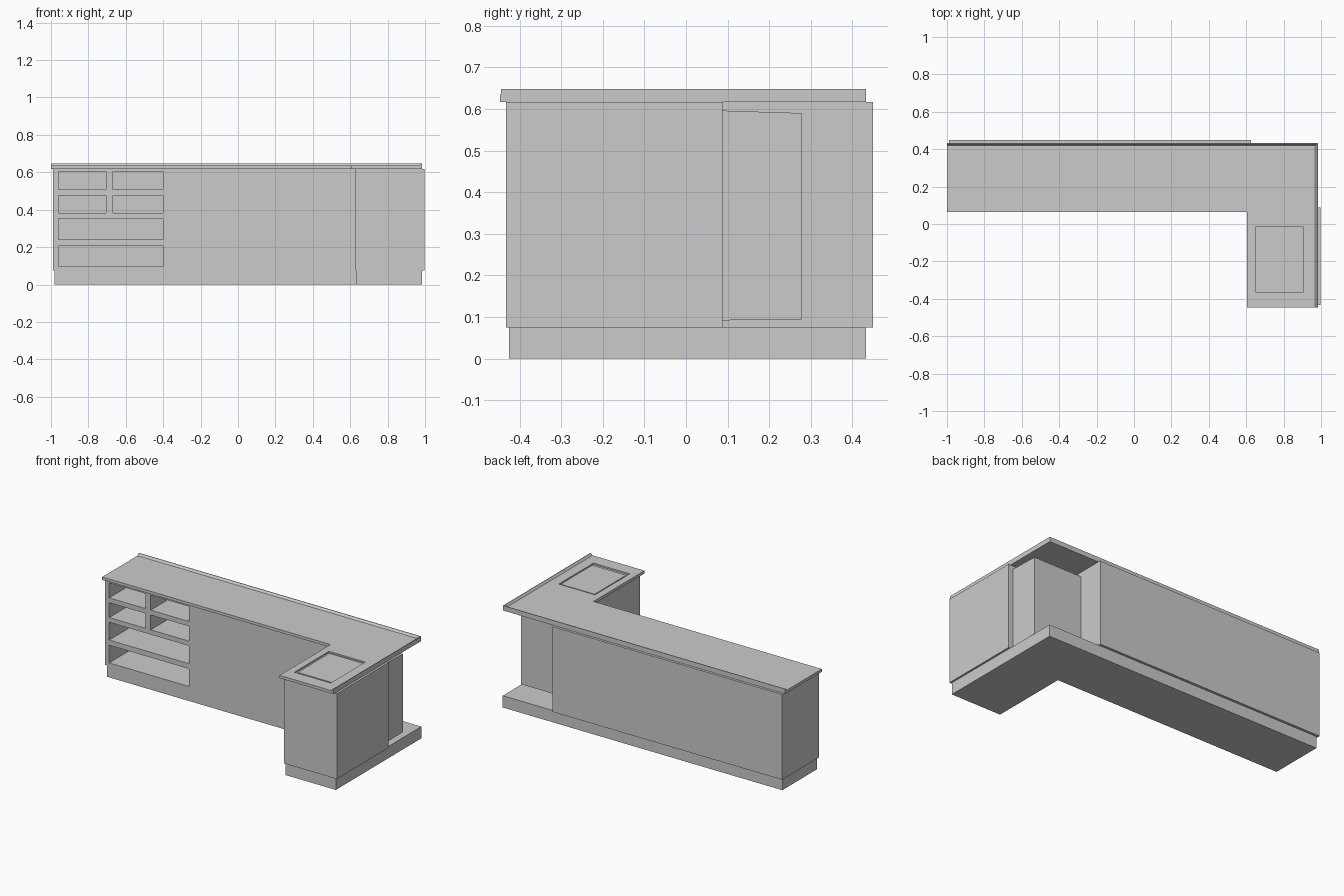
import bpy, bmesh

if "Cube" in bpy.data.objects:
    bpy.data.objects.remove(bpy.data.objects["Cube"])


def mesh_object(name, bm):
    bmesh.ops.recalc_face_normals(bm, faces=bm.faces)
    me = bpy.data.meshes.new(name)
    bm.to_mesh(me)
    bm.free()
    ob = bpy.data.objects.new(name, me)
    bpy.context.collection.objects.link(ob)
    return ob


def add_box(bm, x0, x1, y0, y1, z0, z1):
    vs = bmesh.ops.create_cube(bm, size=1)["verts"]
    for v in vs:
        v.co = (x1 if v.co.x > 0 else x0, y1 if v.co.y > 0 else y0, z1 if v.co.z > 0 else z0)
    return vs


def boxes(name, *dims):
    bm = bmesh.new()
    for d in dims:
        add_box(bm, *d)
    return mesh_object(name, bm)


def prism(name, outline, z0, z1):
    bm = bmesh.new()
    face = bm.faces.new([bm.verts.new((x, y, z0)) for x, y in outline])
    top = bmesh.ops.extrude_face_region(bm, geom=[face])["geom"]
    for v in top:
        if isinstance(v, bmesh.types.BMVert):
            v.co.z = z1
    # keep the lower cap so the solid is closed
    if not face.is_valid or len(bm.faces) < len(outline) + 2:
        bmesh.ops.holes_fill(bm, edges=bm.edges, sides=0)
    return mesh_object(name, bm)


def ell(x0, xi, x1, y0, yi, y1):
    return [(x0, yi), (xi, yi), (xi, y0), (x1, y0), (x1, y1), (x0, y1)]


def cut(ob, *dims):
    cutter = boxes("cutter", *dims)
    cutter.hide_render = True
    mod = ob.modifiers.new("cut", "BOOLEAN")
    mod.operation, mod.solver, mod.object = "DIFFERENCE", "EXACT", cutter
    dg = bpy.context.evaluated_depsgraph_get()
    me = bpy.data.meshes.new_from_object(ob.evaluated_get(dg))
    ob.modifiers.clear()
    ob.data = me
    bpy.data.objects.remove(cutter)


# Plinth
prism("plinth", ell(-0.98, 0.63, 0.985, -0.425, 0.083, 0.433), 0, 0.075)

# Long cabinet with open shelves
cabinet = boxes("long_cabinet", (-0.99, 0.625, 0.078, 0.449, 0.075, 0.617))
shelves = [(-0.96, -0.40, 0.095, 0.207), (-0.96, -0.40, 0.24, 0.353)]
for z0, z1 in ((0.383, 0.477), (0.508, 0.603)):
    shelves += [(-0.96, -0.705, z0, z1), (-0.668, -0.40, z0, z1)]
cut(cabinet, *[(x0, x1, 0.0, 0.43, z0, z1) for x0, x1, z0, z1 in shelves])

# Side cabinet with basin pit
side = boxes("side_cabinet", (0.625, 0.997, -0.432, 0.088, 0.075, 0.617))
cut(side, (0.662, 0.90, -0.345, -0.028, 0.30, 0.7))

# Recessed corner block, slightly tapered
bm = bmesh.new()
for v in add_box(bm, 0.625, 0.965, 0.088, 0.278, 0.092, 0.596):
    if v.co.y > 0.2:
        v.co.z += 0.002 if v.co.z < 0.3 else -0.006
mesh_object("corner_block", bm)

# Countertop with stepped basin opening
top = prism("countertop", ell(-1.0, 0.605, 0.983, -0.447, 0.065, 0.433), 0.617, 0.635)
cut(top, (0.65, 0.905, -0.363, -0.015, 0.626, 0.7), (0.662, 0.90, -0.345, -0.028, 0.5, 0.63))

# Sloped lip along the back and right edges
bm = bmesh.new()
rings = []
for x, y, dx, dy in ((-1.0, 0.433, 0, -1), (0.983, 0.433, -1, -1), (0.983, -0.445, -1, 0)):
    rings.append([bm.verts.new((x + dx * w, y + dy * w, z))
                  for w, z in ((0, 0.635), (0, 0.648), (0.004, 0.648), (0.014, 0.635))])
for a, b in zip(rings, rings[1:]):
    for i in range(4):
        j = (i + 1) % 4
        bm.faces.new((a[i], a[j], b[j], b[i]))
bm.faces.new(rings[0])
bm.faces.new(rings[-1])
mesh_object("countertop_lip", bm)
